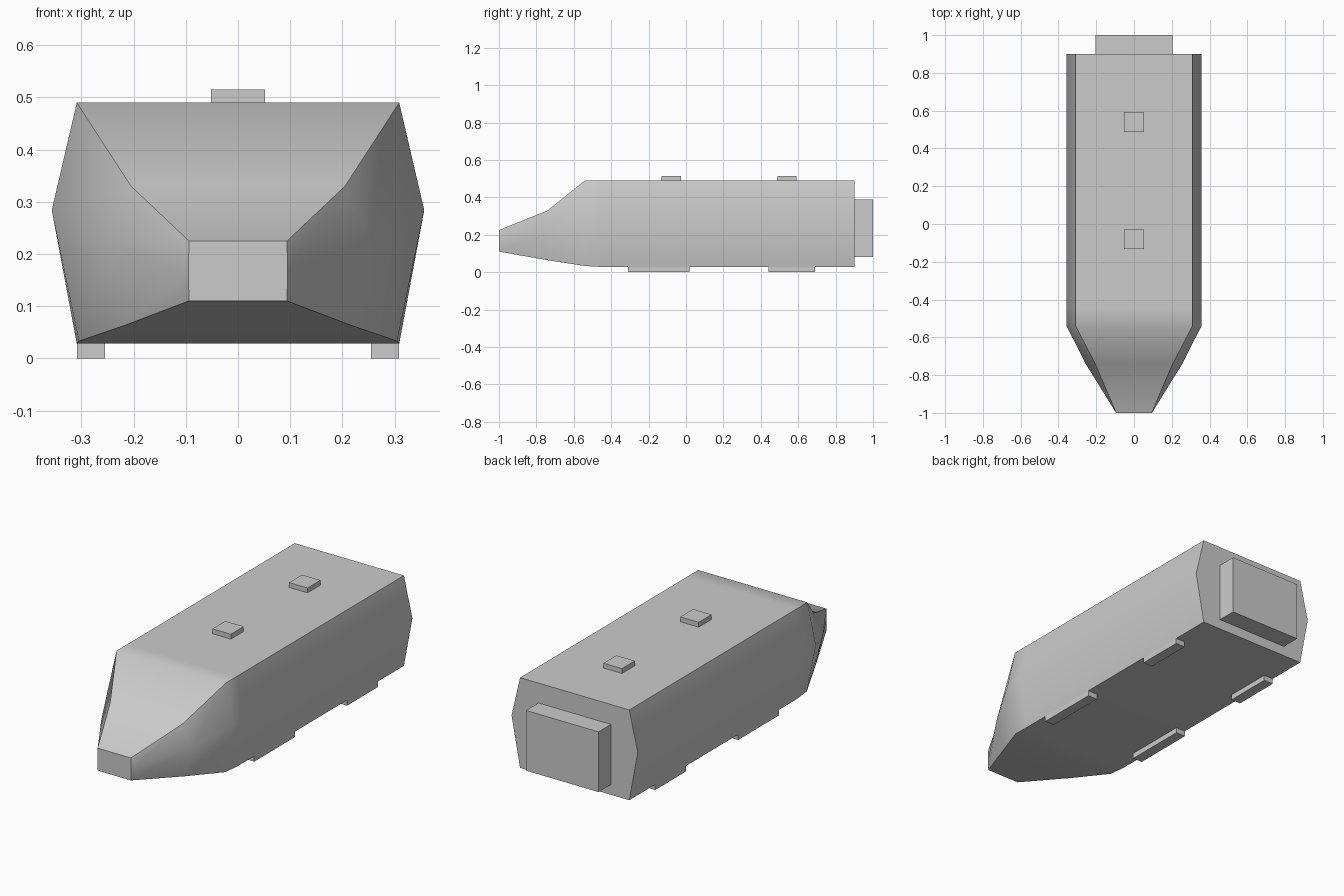
import bpy, bmesh
from math import radians

if "Cube" in bpy.data.objects:
    bpy.data.objects.remove(bpy.data.objects["Cube"])


def finish(name, bm):
    bmesh.ops.recalc_face_normals(bm, faces=bm.faces)
    mesh = bpy.data.meshes.new(name)
    bm.to_mesh(mesh)
    bm.free()
    ob = bpy.data.objects.new(name, mesh)
    bpy.context.collection.objects.link(ob)
    return ob


def box(name, x, y, z):
    bm = bmesh.new()
    bmesh.ops.create_cube(bm, size=1)
    for v in bm.verts:
        v.co = [(lo + hi) / 2 + c * (hi - lo) for c, (lo, hi) in zip(v.co, (x, y, z))]
    return finish(name, bm)


# Car body: six-sided sections lofted from the tail to the nose
# y, top half width, top z, waist half width, waist z, floor half width, floor z
sections = [
    (0.90, 0.309, 0.49, 0.357, 0.284, 0.309, 0.028),
    (-0.45, 0.309, 0.49, 0.357, 0.284, 0.309, 0.028),
    (-0.54, 0.309, 0.49, 0.357, 0.284, 0.305, 0.033),
    (-0.74, 0.205, 0.33, 0.256, 0.225, 0.215, 0.064),
    (-1.00, 0.094, 0.225, 0.095, 0.168, 0.094, 0.11),
]
bm = bmesh.new()
rings = []
for y, tx, tz, mx, mz, bx, bz in sections:
    pts = [(tx, tz), (mx, mz), (bx, bz), (-bx, bz), (-mx, mz), (-tx, tz)]
    rings.append([bm.verts.new((x, y, z)) for x, z in pts])
for a, b in zip(rings, rings[1:]):
    for i in range(6):
        j = (i + 1) % 6
        bm.faces.new((a[i], a[j], b[j], b[i]))
bm.faces.new(rings[0])
bm.faces.new(rings[-1])
body = finish("car_body", bm)
bpy.context.view_layer.objects.active = body
body.select_set(True)
bpy.ops.object.shade_smooth_by_angle(angle=radians(45))

# Gangway block on the tail
box("rear_gangway", (-0.205, 0.205), (0.895, 1.0), (0.08, 0.388))

# Roof units
for i, y in enumerate((-0.08, 0.54)):
    box(f"roof_unit_{i + 1}", (-0.052, 0.052), (y - 0.052, y + 0.052), (0.485, 0.515))

# Side skids under the floor
for side, x in (("left", (-0.309, -0.255)), ("right", (0.255, 0.309))):
    box(f"front_skid_{side}", x, (-0.31, 0.02), (0, 0.03))
    box(f"rear_skid_{side}", x, (0.44, 0.69), (0, 0.03))
